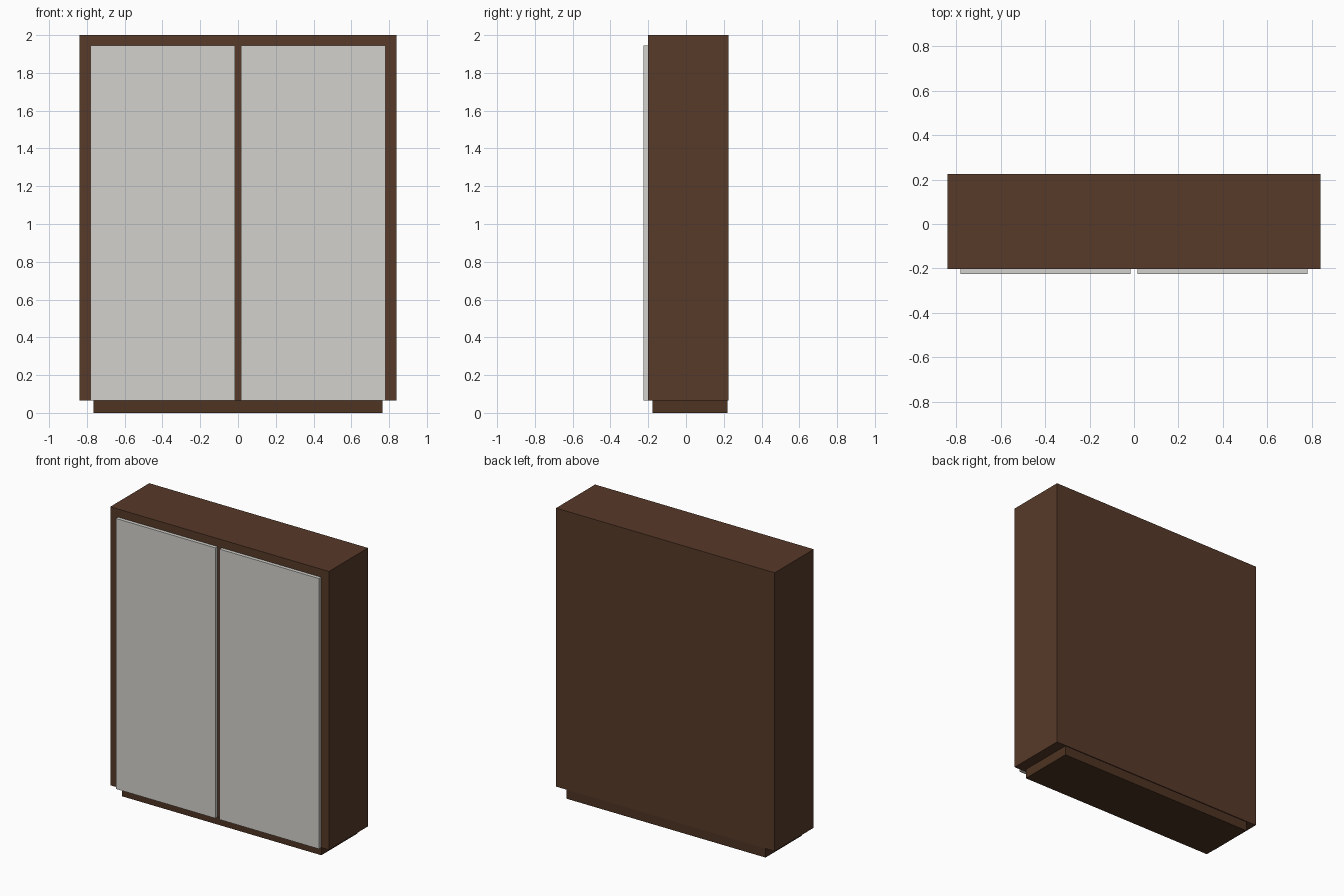
import bpy
import bmesh

if "Cube" in bpy.data.objects:
    bpy.data.objects.remove(bpy.data.objects["Cube"])


def material(name, color):
    m = bpy.data.materials.new(name)
    m.diffuse_color = (*color, 1)
    m.use_nodes = True
    m.node_tree.nodes["Principled BSDF"].inputs["Base Color"].default_value = m.diffuse_color
    return m


def box(name, x, y, z, mat):
    bm = bmesh.new()
    bmesh.ops.create_cube(bm, size=1)
    for v in bm.verts:
        for i, (lo, hi) in enumerate((x, y, z)):
            v.co[i] = hi if v.co[i] > 0 else lo
    mesh = bpy.data.meshes.new(name)
    bm.to_mesh(mesh)
    bm.free()
    mesh.materials.append(mat)
    obj = bpy.data.objects.new(name, mesh)
    bpy.context.collection.objects.link(obj)
    return obj


wood = material("brown_wood", (0.095, 0.042, 0.022))
dark_wood = material("dark_wood", (0.075, 0.033, 0.016))
panel = material("pale_panel", (0.65, 0.64, 0.61))

# Recessed base
box("plinth", (-0.765, 0.765), (-0.178, 0.22), (0, 0.066), dark_wood)

# Cabinet body
box("cabinet_body", (-0.84, 0.84), (-0.202, 0.226), (0.066, 2.0), wood)

# Pair of doors standing proud of the front
for side, x in (("left", (-0.78, -0.016)), ("right", (0.016, 0.78))):
    box(side + "_door", x, (-0.226, -0.202), (0.066, 1.944), panel)
